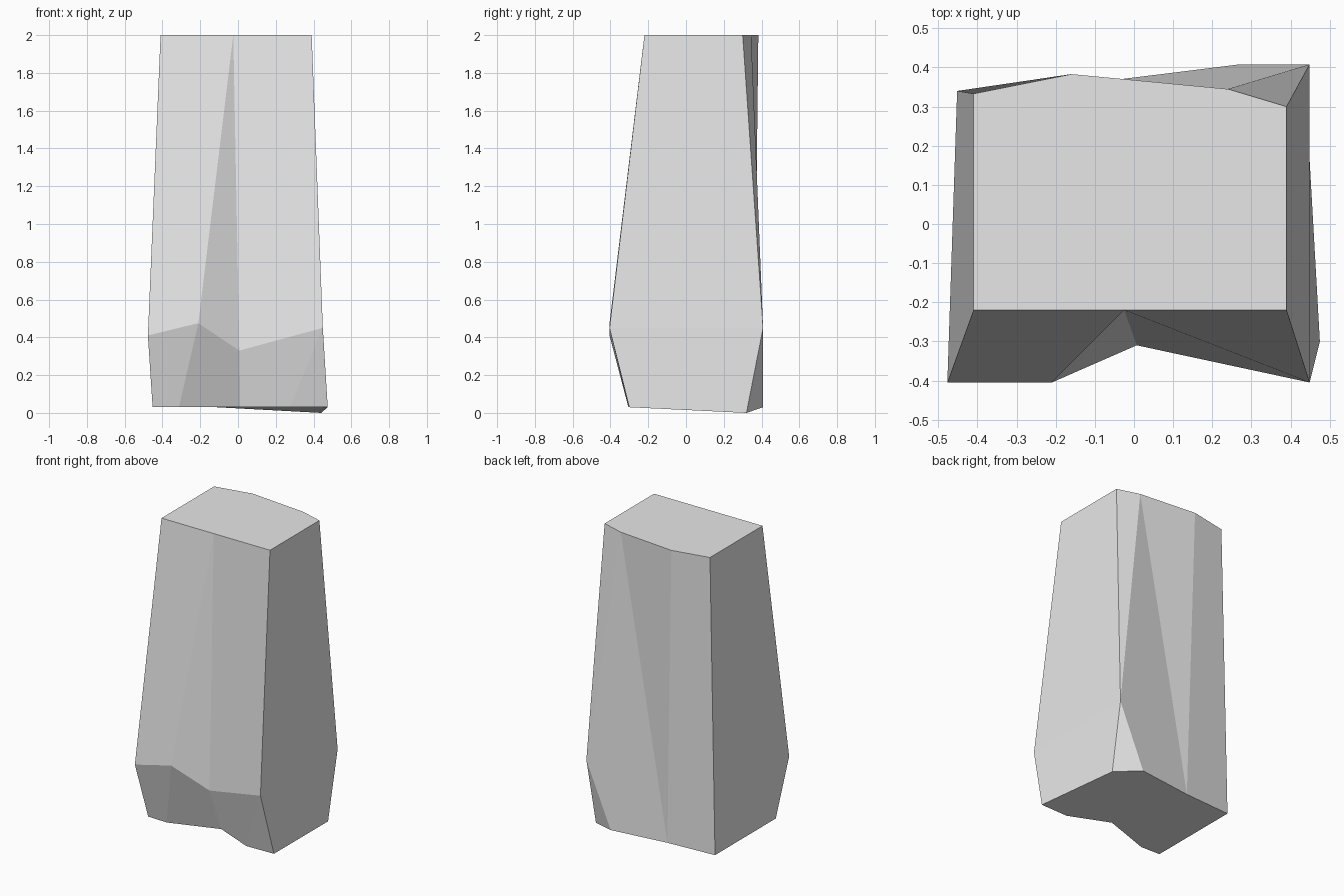
import bpy
import bmesh

cube = bpy.data.objects.get("Cube")
if cube:
    bpy.data.objects.remove(cube, do_unlink=True)

TOP, BASE = 2.0, 0.03

# Corners of the stone, grouped by level
corners = {
    # flat top
    "top_front_right": (-0.41, -0.22, TOP),
    "top_notch": (-0.025, -0.22, TOP),
    "top_front_left": (0.39, -0.22, TOP),
    "top_back_left": (0.39, 0.30, TOP),
    "top_back_bevel": (0.24, 0.345, TOP),
    "top_back_ridge": (-0.16, 0.383, TOP),
    "top_back_right": (-0.41, 0.333, TOP),
    # bulging shoulder
    "mid_right": (-0.477, -0.405, 0.41),
    "mid_notch_right": (-0.21, -0.405, 0.475),
    "mid_notch": (0.007, -0.31, 0.33),
    "mid_left": (0.449, -0.405, 0.45),
    "mid_back": (0.449, 0.408, 0.45),
    # foot
    "foot_right": (-0.452, -0.30, BASE),
    "foot_notch_right": (-0.313, -0.305, BASE),
    "foot_notch": (0.012, -0.193, BASE),
    "foot_notch_left": (0.275, -0.305, BASE),
    "foot_left": (0.475, -0.30, BASE),
    "foot_back_left": (0.44, 0.32, 0.0),
    "foot_back_bevel": (0.27, 0.408, BASE),
    "foot_back_ridge": (-0.115, 0.36, BASE),
    "foot_back_right": (-0.452, 0.34, BASE),
}

facets = [
    # top and underside
    "top_front_right top_notch top_front_left top_back_left "
    "top_back_bevel top_back_ridge top_back_right",
    "foot_right foot_back_right foot_back_ridge foot_back_bevel "
    "foot_back_left foot_left foot_notch_left foot_notch foot_notch_right",
    # front, with the notch between its two lobes
    "top_front_right mid_right mid_notch_right top_notch",
    "mid_right foot_right foot_notch_right mid_notch_right",
    "top_notch mid_notch_right mid_notch",
    "mid_notch_right foot_notch_right foot_notch mid_notch",
    "top_notch mid_notch mid_left top_front_left",
    "mid_notch foot_notch foot_notch_left mid_left",
    "mid_left foot_notch_left foot_left",
    # left side
    "top_front_left mid_left mid_back top_back_left",
    "mid_left foot_left foot_back_left mid_back",
    # back
    "mid_back foot_back_left foot_back_bevel",
    "top_back_left mid_back top_back_bevel",
    "top_back_bevel mid_back foot_back_bevel foot_back_ridge",
    "top_back_bevel foot_back_ridge top_back_ridge",
    "top_back_ridge foot_back_ridge foot_back_right top_back_right",
    # right side
    "top_back_right foot_back_right foot_right mid_right top_front_right",
]

# Stone pillar
bm = bmesh.new()
verts = {name: bm.verts.new(co) for name, co in corners.items()}
for facet in facets:
    bm.faces.new([verts[name] for name in facet.split()])
bmesh.ops.recalc_face_normals(bm, faces=bm.faces)
mesh = bpy.data.meshes.new("stone_pillar")
bm.to_mesh(mesh)
bm.free()
pillar = bpy.data.objects.new("stone_pillar", mesh)
bpy.context.collection.objects.link(pillar)

# Pale grey stone
stone = bpy.data.materials.new("pale_grey_stone")
stone.use_nodes = True
colour = (0.8, 0.8, 0.8, 1.0)
stone.diffuse_color = colour
for node in stone.node_tree.nodes:
    if node.type == "BSDF_PRINCIPLED":
        node.inputs["Base Color"].default_value = colour
mesh.materials.append(stone)
